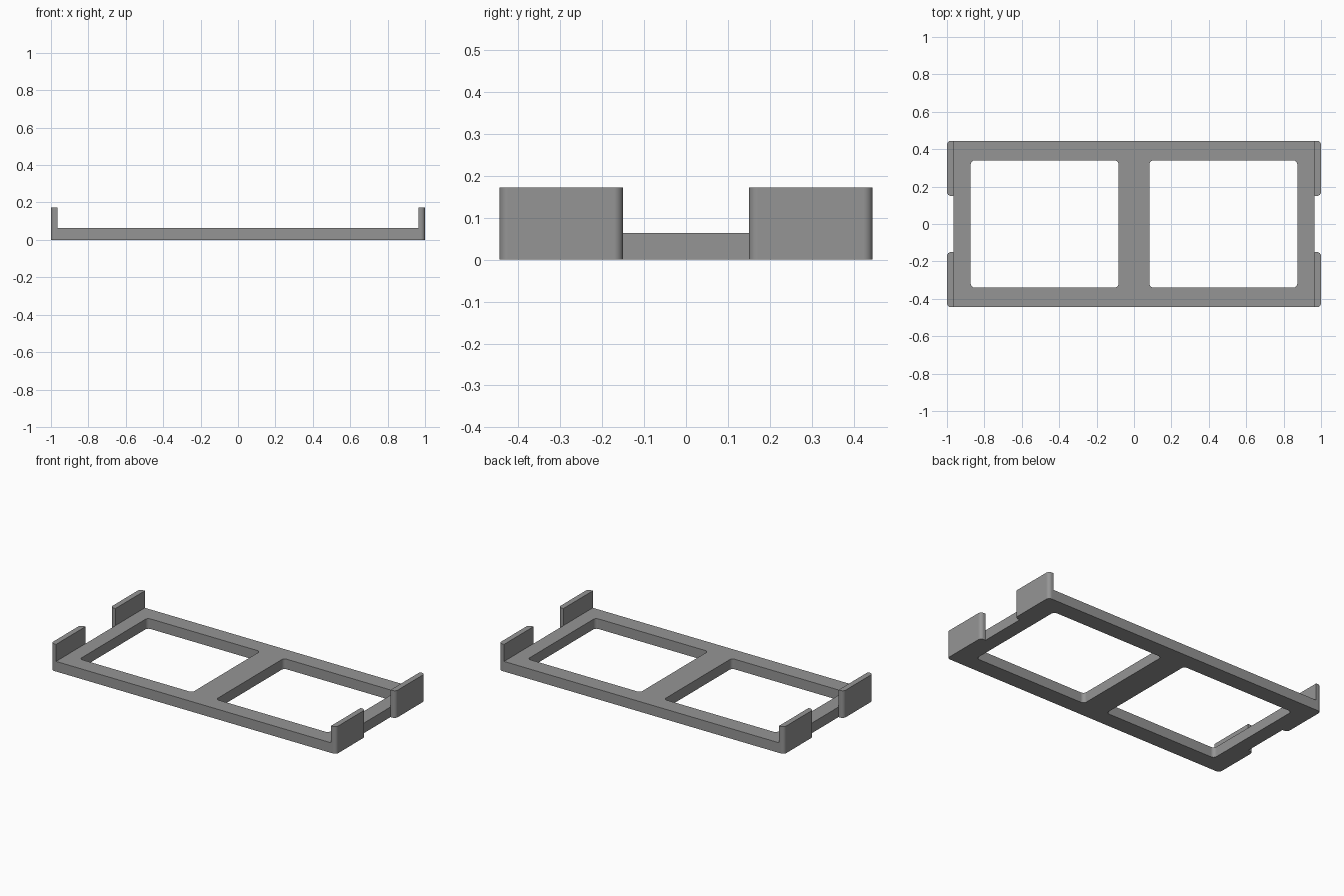
import bpy, bmesh
from math import sin, cos, pi

if "Cube" in bpy.data.objects:
    bpy.data.objects.remove(bpy.data.objects["Cube"])

PLATE_X, PLATE_Y, PLATE_H = 0.965, 0.445, 0.064   # half sizes and thickness
TAB_X, TAB_IN, TAB_H = 1.0, 0.15, 0.172           # outer face, inner end, full height
R, SEG = 0.022, 8                                 # corner rounding

bm = bmesh.new()


def arc(cx, cy, start, r=R):
    """Quarter circle of points, anticlockwise from the start angle."""
    return [(cx + r * cos(start + pi / 2 * i / SEG), cy + r * sin(start + pi / 2 * i / SEG))
            for i in range(SEG + 1)]


def add_loop(points):
    verts = [bm.verts.new((x, y, 0)) for x, y in points]
    edges = [bm.edges.new((v, verts[(i + 1) % len(verts)])) for i, v in enumerate(verts)]
    return verts, edges


# Plate outline, with extra points where the tabs begin
outline = [(PLATE_X, -PLATE_Y), (PLATE_X, -TAB_IN), (PLATE_X, TAB_IN), (PLATE_X, PLATE_Y),
           (-PLATE_X, PLATE_Y), (-PLATE_X, TAB_IN), (-PLATE_X, -TAB_IN), (-PLATE_X, -PLATE_Y)]
rim, edges = add_loop(outline)

# Two rounded rectangular openings
for x0, x1 in ((-0.873, -0.083), (0.083, 0.873)):
    y = 0.34
    hole = (arc(x1 - R, y - R, 0) + arc(x0 + R, y - R, pi / 2)
            + arc(x0 + R, -y + R, pi) + arc(x1 - R, -y + R, 3 * pi / 2))
    edges += add_loop(hole)[1]
bmesh.ops.triangle_fill(bm, edges=edges, use_beauty=True, use_dissolve=False)

# Four tab footprints sharing the plate edge, rounded on the outside
for a, b in ((0, 1), (2, 3), (4, 5), (6, 7)):
    s = 1 if rim[a].co.x > 0 else -1
    lo, hi = sorted((rim[a].co.y, rim[b].co.y))
    side = arc(TAB_X - R, lo + R, 3 * pi / 2) + arc(TAB_X - R, hi - R, 0)
    v_lo, v_hi = sorted((rim[a], rim[b]), key=lambda v: v.co.y)
    bm.faces.new([v_lo] + [bm.verts.new((s * x, y, 0)) for x, y in side] + [v_hi])
bmesh.ops.recalc_face_normals(bm, faces=bm.faces[:])


def raise_faces(faces, height):
    out = bmesh.ops.extrude_face_region(bm, geom=faces)["geom"]
    bmesh.ops.translate(bm, vec=(0, 0, height),
                        verts=[g for g in out if isinstance(g, bmesh.types.BMVert)])
    return [g for g in out if isinstance(g, bmesh.types.BMFace)]


# Plate thickness, then the tabs standing above it
top = raise_faces(bm.faces[:], PLATE_H)
tabs = [f for f in top if abs(f.calc_center_median().x) > PLATE_X]
raise_faces(tabs, TAB_H - PLATE_H)
bmesh.ops.recalc_face_normals(bm, faces=bm.faces[:])

mesh = bpy.data.meshes.new("bracket_frame")
bm.to_mesh(mesh)
bm.free()
frame = bpy.data.objects.new("bracket_frame", mesh)
bpy.context.collection.objects.link(frame)

grey = bpy.data.materials.new("mid_grey")
grey.diffuse_color = (0.3, 0.3, 0.3, 1)
grey.use_nodes = True
grey.node_tree.nodes["Principled BSDF"].inputs["Base Color"].default_value = grey.diffuse_color
mesh.materials.append(grey)

# Smooth rounded corners, flat walls
bpy.context.view_layer.objects.active = frame
frame.select_set(True)
bpy.ops.object.shade_smooth_by_angle(angle=pi / 6)
frame.modifiers.new("flat_walls", 'WEIGHTED_NORMAL').keep_sharp = True
